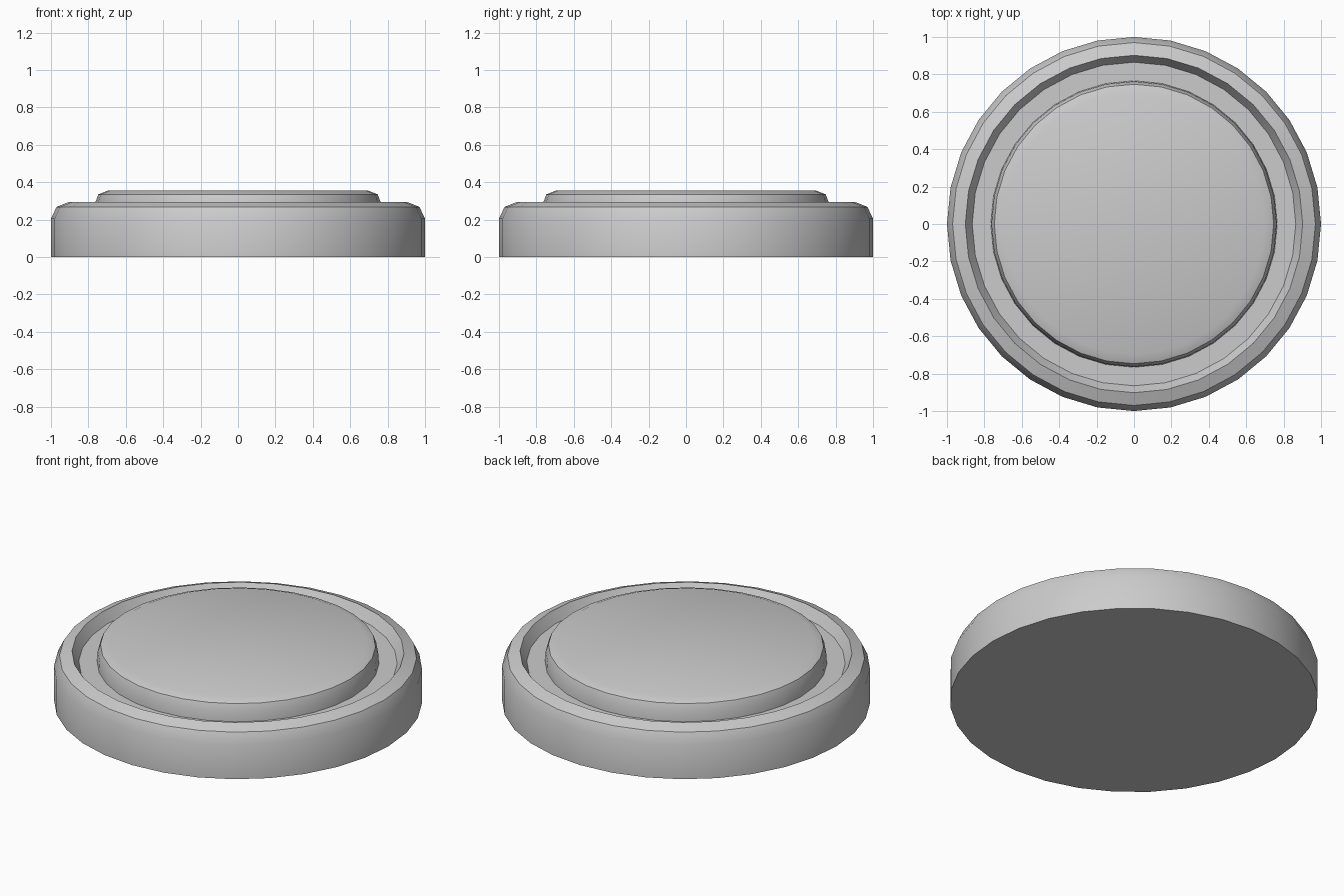
import bpy, bmesh, math

if "Cube" in bpy.data.objects:
    bpy.data.objects.remove(bpy.data.objects["Cube"])

SIDES = 32


def lathe(name, profile):
    """Spin a (radius, height) profile round z; radius 0 is capped with an n-gon."""
    bm = bmesh.new()
    rings = []
    for r, z in profile:
        rings.append([bm.verts.new((r * math.cos(2 * math.pi * i / SIDES),
                                    r * math.sin(2 * math.pi * i / SIDES), z))
                      for i in range(SIDES)])
    for low, high in zip(rings, rings[1:]):
        for i in range(SIDES):
            j = (i + 1) % SIDES
            bm.faces.new((low[i], low[j], high[j], high[i]))
    return bm, rings


def finish(name, bm):
    mesh = bpy.data.meshes.new(name)
    bm.to_mesh(mesh)
    bm.free()
    obj = bpy.data.objects.new(name, mesh)
    bpy.context.collection.objects.link(obj)
    bpy.ops.object.select_all(action='DESELECT')
    obj.select_set(True)
    bpy.context.view_layer.objects.active = obj
    bpy.ops.object.shade_smooth_by_angle(angle=math.radians(30))


# Round housing: closed bottom, bevelled rim and sunken groove floor
bm, rings = lathe("housing", [(1, 0), (1, 0.205), (0.97, 0.268), (0.902, 0.295),
                              (0.865, 0.235), (0.766, 0.235)])
bm.faces.new(rings[0][::-1])
finish("housing", bm)

# Push button rising from the groove, with a softened top edge
bm, rings = lathe("button", [(0.766, 0.235), (0.762, 0.295), (0.747, 0.335), (0.697, 0.355)])
bm.faces.new(rings[-1])
finish("button", bm)
